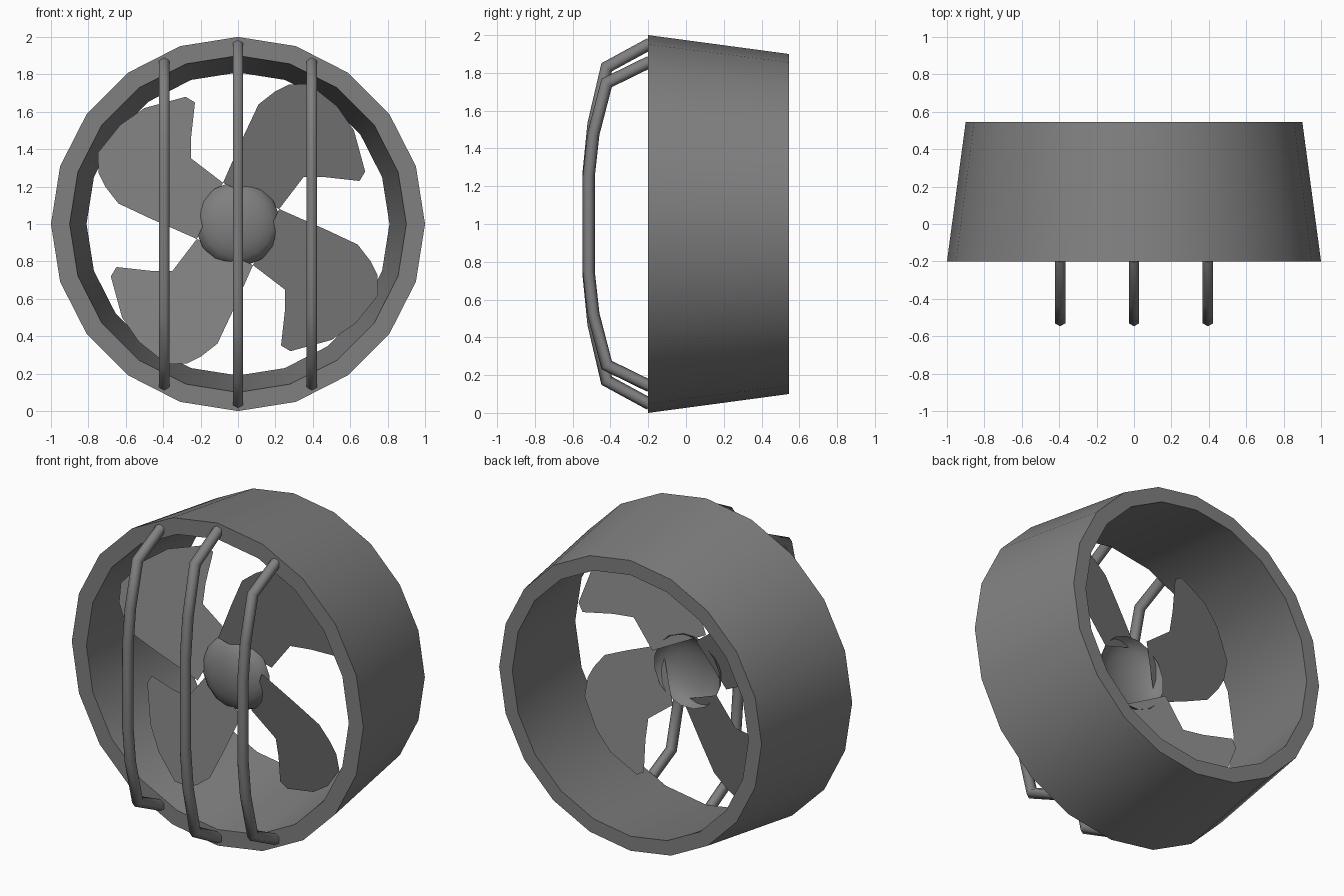
import bpy, bmesh
from math import sin, cos, pi, radians
from mathutils import Vector, Matrix

if "Cube" in bpy.data.objects:
    bpy.data.objects.remove(bpy.data.objects["Cube"])

grey = bpy.data.materials.new("mid_grey")
grey.use_nodes = True
GREY = (0.216, 0.216, 0.216, 1)
grey.diffuse_color = GREY
grey.node_tree.nodes["Principled BSDF"].inputs["Base Color"].default_value = GREY


def finish(name, bm, angle=30, recalc=True):
    """Turn a bmesh into a named, shaded object centred on the fan axis."""
    if recalc:
        bmesh.ops.recalc_face_normals(bm, faces=bm.faces)
    mesh = bpy.data.meshes.new(name)
    bm.to_mesh(mesh)
    bm.free()
    mesh.materials.append(grey)
    ob = bpy.data.objects.new(name, mesh)
    bpy.context.collection.objects.link(ob)
    ob.location.z = 1
    bpy.ops.object.select_all(action='DESELECT')
    ob.select_set(True)
    bpy.context.view_layer.objects.active = ob
    bpy.ops.object.shade_smooth_by_angle(angle=radians(angle))
    return ob


def skin(bm, rings, closed=False):
    """Bridge successive vertex rings with quads."""
    pairs = list(zip(rings, rings[1:]))
    if closed:
        pairs.append((rings[-1], rings[0]))
    for a, b in pairs:
        n = len(a)
        for i in range(n):
            bm.faces.new((a[i], a[(i + 1) % n], b[(i + 1) % n], b[i]))


def lathe_ring(bm, radius, y, sides, offset=0.0):
    angles = [2 * pi * (i + offset) / sides for i in range(sides)]
    return [bm.verts.new((radius * sin(a), y, radius * cos(a))) for a in angles]


# Tapered duct with a thick wall
bm = bmesh.new()
profile = [(1, -0.2), (1 - 0.1, -0.2), (0.81, 0.545), (0.9, 0.545)]
skin(bm, [lathe_ring(bm, r, y, 20) for r, y in profile], closed=True)
finish("duct", bm)

# Hub: shallow dome, open at the back
bm = bmesh.new()
HUB_R, HUB_DEPTH, HUB_Y = 0.226, 0.1, -0.01
rings = []
for step in range(5):
    a = step * pi / 10
    rings.append(lathe_ring(bm, HUB_R * cos(a), HUB_Y - HUB_DEPTH * sin(a), 16, 0.5))
skin(bm, rings)
tip = bm.verts.new((0, HUB_Y - HUB_DEPTH, 0))
for i in range(16):
    bm.faces.new((rings[-1][i], rings[-1][(i + 1) % 16], tip))
finish("hub", bm, 60)

# Four pitched blades, one outline turned about the axis
outline = [(-0.08, 0.22), (0.03, 0.47), (0.11, 0.64), (0.2, 0.71), (0.27, 0.745),
           (0.38, 0.75), (0.53, 0.63), (0.62, 0.5), (0.68, 0.28), (0.65, 0.23),
           (0.47, 0.25), (0.35, 0.25), (0.22, 0.08)]
across = Vector((-sin(radians(50)), cos(radians(50))))
for k, name in enumerate(("upper_left", "upper_right", "lower_right", "lower_left")):
    bm = bmesh.new()
    turn = Matrix.Rotation(k * pi / 2, 4, 'Y')
    verts = [bm.verts.new(turn @ Vector((x, -0.02 - 0.3 * across.dot((x, z)), z)))
             for x, z in outline]
    bm.faces.new(verts[::-1])
    finish("blade_" + name, bm, recalc=False)

# Guard bars: hexagonal tubes bent over the front
half_path = [(-0.19, 0.955), (-0.42, 0.83), (-0.49, 0.53), (-0.515, 0.28)]
TUBE_R = 0.032
for name, x, scale in (("right", -0.395, 0.9), ("middle", 0, 1), ("left", 0.395, 0.9)):
    pts = [Vector((0, y, z * scale)) for y, z in half_path]
    pts += [Vector((0, p.y, -p.z)) for p in reversed(pts)]
    bm = bmesh.new()
    rings = []
    for i, p in enumerate(pts):
        before = (p - pts[i - 1]).normalized() if i else None
        after = (pts[i + 1] - p).normalized() if i < len(pts) - 1 else None
        tangent = ((before or after) + (after or before)).normalized()
        normal = Vector((0, tangent.z, -tangent.y))
        stretch = 1 / tangent.dot(after or before)
        rings.append([bm.verts.new((x + TUBE_R * sin(j * pi / 3), *(
            p + normal * TUBE_R * stretch * cos(j * pi / 3)).yz)) for j in range(6)])
    skin(bm, rings)
    bm.faces.new(rings[0])
    bm.faces.new(rings[-1])
    finish("guard_bar_" + name, bm, 65)
